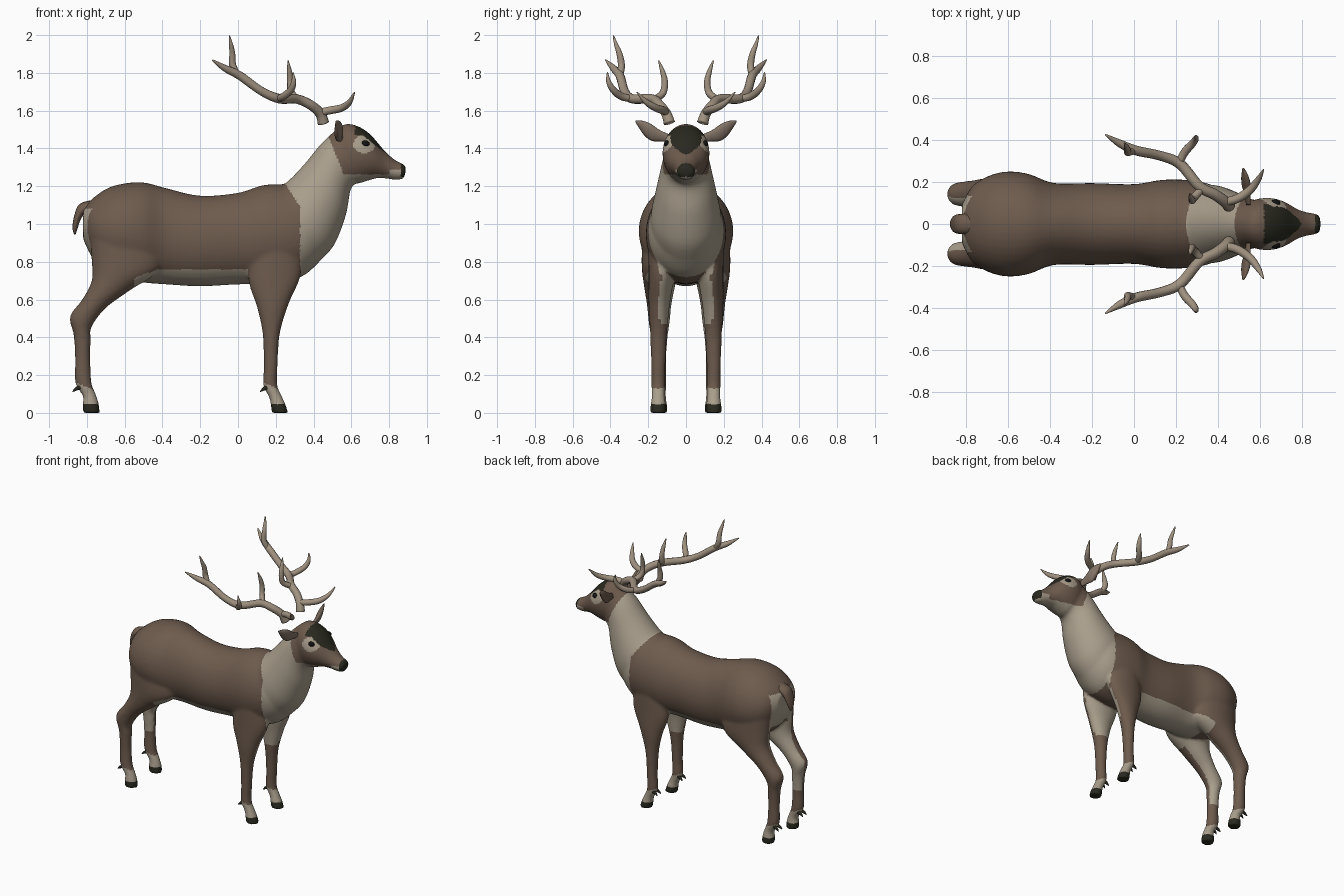
import bpy, bmesh, math
from mathutils import Vector

if "Cube" in bpy.data.objects:
    bpy.data.objects.remove(bpy.data.objects["Cube"])


def material(name, r, g, b):
    m = bpy.data.materials.new(name)
    m.use_nodes = True
    m.diffuse_color = (r, g, b, 1)
    bsdf = m.node_tree.nodes["Principled BSDF"]
    bsdf.inputs["Base Color"].default_value = (r, g, b, 1)
    bsdf.inputs["Roughness"].default_value = 0.8
    return m


BROWN = material("brown coat", .155, .105, .075)
CREAM = material("cream fur", .40, .345, .265)
DARK = material("dark hoof and nose", .022, .022, .014)
BONE = material("antler bone", .35, .285, .215)
TAUPE = material("inner ear", .23, .175, .135)
BLACK = material("eye black", .006, .006, .006)


def smooth_rows(rows, steps):
    """Catmull-Rom interpolation of rows of numbers."""
    out = []
    for i in range(len(rows) - 1):
        p0, p1 = rows[max(i - 1, 0)], rows[i]
        p2, p3 = rows[i + 1], rows[min(i + 2, len(rows) - 1)]
        for s in range(steps):
            t = s / steps
            out.append([.5 * (2 * b + (c - a) * t + (2 * a - 5 * b + 4 * c - d) * t * t
                              + (3 * b - a - 3 * c + d) * t ** 3)
                        for a, b, c, d in zip(p0, p1, p2, p3)])
    return out + [list(rows[-1])]


def loft(bm, rings, sides):
    """Skin a list of ellipses (centre, half axis, half axis) and cap the ends."""
    loops = []
    for c, a, b in rings:
        angles = [2 * math.pi * k / sides for k in range(sides)]
        loops.append([bm.verts.new(c + a * math.cos(t) + b * math.sin(t)) for t in angles])
    faces = []
    for l0, l1 in zip(loops, loops[1:]):
        for k in range(sides):
            j = (k + 1) % sides
            faces.append(bm.faces.new((l0[k], l0[j], l1[j], l1[k])))
    faces += [bm.faces.new(loops[0][::-1]), bm.faces.new(loops[-1])]
    bmesh.ops.recalc_face_normals(bm, faces=faces)


def limb(bm, rows, side=1, sides=28):
    """Rows: upper/rear point x z, lower/front point x z, y offset, half width."""
    rings = []
    for x0, z0, x1, z1, y, w in smooth_rows(rows, 5):
        rings.append((Vector(((x0 + x1) / 2, y * side, (z0 + z1) / 2)),
                      Vector(((x0 - x1) / 2, 0, (z0 - z1) / 2)), Vector((0, w, 0))))
    loft(bm, rings, sides)


def tube(bm, rows, sides=12):
    """Rows: x y z radius."""
    pts = smooth_rows(rows, 5)
    rings = []
    for i, p in enumerate(pts):
        c = Vector(p[:3])
        t = (Vector(pts[min(i + 1, len(pts) - 1)][:3]) - Vector(pts[max(i - 1, 0)][:3])).normalized()
        a = t.cross(Vector((.3, .8, -.5))).normalized()
        r = max(p[3], .002)
        rings.append((c, a * r, t.cross(a) * r))
    loft(bm, rings, sides)


def finish(bm, name, mats, mirror=False):
    mesh = bpy.data.meshes.new(name)
    bm.to_mesh(mesh)
    bm.free()
    ob = bpy.data.objects.new(name, mesh)
    bpy.context.collection.objects.link(ob)
    for m in mats:
        mesh.materials.append(m)
    if mirror:
        mod = ob.modifiers.new("mirror", 'MIRROR')
        mod.use_axis = (False, True, False)
    mesh.shade_smooth()
    return ob


# Body: trunk, neck, head and legs fused into one skin
bm = bmesh.new()
trunk = [(-.82, 1.08, .92, .09), (-.77, 1.135, .82, .18), (-.69, 1.19, .74, .23),
         (-.6, 1.215, .71, .25), (-.5, 1.22, .69, .238), (-.38, 1.19, .68, .195),
         (-.2, 1.15, .67, .195), (0, 1.165, .68, .19), (.13, 1.205, .68, .21),
         (.25, 1.21, .69, .21), (.36, 1.2, .735, .19), (.45, 1.17, .82, .14)]
limb(bm, [(x, t, x, b, 0, w) for x, t, b, w in trunk], sides=40)
limb(bm, [(.16, 1.17, .42, .79, 0, .19), (.25, 1.215, .51, .89, 0, .185),
          (.345, 1.31, .572, 1.05, 0, .157), (.44, 1.425, .60, 1.19, 0, .128),
          (.52, 1.5, .66, 1.235, 0, .11)], sides=40)
limb(bm, [(.49, 1.47, .56, 1.27, 0, .09), (.56, 1.527, .62, 1.215, 0, .12),
          (.63, 1.52, .69, 1.23, 0, .123), (.70, 1.475, .74, 1.243, 0, .104),
          (.77, 1.395, .79, 1.24, 0, .07), (.83, 1.34, .83, 1.233, 0, .055),
          (.875, 1.318, .872, 1.238, 0, .047), (.89, 1.3, .885, 1.262, 0, .03)], sides=36)
for s in (1, -1):
    # Hind leg
    limb(bm, [(-.79, .98, -.44, .98, .12, .11), (-.775, .8, -.41, .77, .135, .1),
              (-.775, .70, -.57, .65, .14, .083), (-.825, .6, -.70, .555, .142, .066),
              (-.89, .51, -.775, .455, .142, .056), (-.87, .41, -.78, .39, .142, .045),
              (-.863, .28, -.782, .28, .142, .037), (-.862, .16, -.775, .16, .142, .039),
              (-.82, .085, -.755, .105, .142, .036), (-.825, .04, -.738, .055, .142, .041),
              (-.82, 0, -.73, 0, .142, .044)], s)
    # Front leg
    limb(bm, [(.08, .92, .32, .92, .12, .08), (.055, .71, .335, .74, .13, .068),
              (.10, .56, .27, .58, .142, .056), (.13, .42, .222, .42, .145, .045),
              (.137, .25, .21, .25, .147, .038), (.133, .15, .208, .15, .147, .037),
              (.165, .08, .227, .10, .147, .035), (.173, .04, .248, .055, .147, .04),
              (.178, 0, .267, 0, .147, .043)], s)
body = finish(bm, "body", [BROWN, CREAM, DARK])
bpy.context.view_layer.objects.active = body
body.select_set(True)
mod = body.modifiers.new("fuse", 'REMESH')
mod.mode = 'VOXEL'
mod.voxel_size = .0085
mod2 = body.modifiers.new("soften", 'SMOOTH')
mod2.factor, mod2.iterations = .5, 14
for m in ("fuse", "soften"):
    bpy.ops.object.modifier_apply(modifier=m)


def coat(c, n):
    """Colour slot for a face: 0 brown, 1 cream, 2 dark."""
    x, y, z = c.x, abs(c.y), c.z
    inward = -n.y * (1 if c.y > 0 else -1)
    # Hooves and pasterns
    if z < .047:
        return 2
    pastern = .145 - .4 * (x - (.17 if x > -.3 else -.82))
    if z < pastern:
        return 1
    # Head
    if z > 1.2 and x > .48 + (1.46 - z) * .4:
        if x > .862 and z > 1.25:
            return 2
        if x > .62 and z > 1.525 - .8 * max(x - .66, 0) - .055 + .12 * max(x - .74, 0):
            return 2
        if ((x - .668) / .058) ** 2 + ((z - 1.422) / .048) ** 2 < 1 and y > .05:
            return 1
        if (x > .8 and z < 1.285) or z < 1.262 or n.z < -.75:
            return 1
        return 0
    # Neck and chest
    edge = .33 - .65 * max(z - 1.09, 0)
    if x > edge and z > .7:
        return 1
    # Rump patch
    if x < -.765 and .68 < z < 1.08 and y < .135:
        return 1
    # Belly and inner legs
    if x > .2 and n.x > .5 and .5 < z <= .7 and inward > -.1:
        return 1
    if z < .76 and n.z < -.45 and -.55 < x < .1:
        return 1
    if inward > .25 and (.47 if x > -.2 else .3) < z < .8:
        return 1
    return 0


for p in body.data.polygons:
    p.material_index = coat(p.center, p.normal)
body.data.shade_smooth()

# Tail
bm = bmesh.new()
limb(bm, [(-.76, 1.13, -.76, 1.05, 0, .05), (-.84, 1.105, -.81, 1.05, 0, .048),
          (-.868, 1.04, -.835, 1.02, 0, .042), (-.876, .98, -.848, .98, 0, .028),
          (-.868, .945, -.86, .945, 0, .008)], sides=16)
finish(bm, "tail", [BROWN])

# Ears, with a lighter front
bm = bmesh.new()
ear = [(.545, .09, 1.455, .02), (.54, .14, 1.468, .03), (.535, .18, 1.483, .043),
       (.53, .215, 1.503, .04), (.525, .245, 1.525, .023), (.52, .267, 1.543, .004)]
loft(bm, [(Vector((x, y, z)), Vector((.2 * h, 0, h)), Vector((.4 * h + .002, 0, 0)))
          for x, y, z, h in smooth_rows(ear, 4)], 20)
ears = finish(bm, "ears", [BROWN, TAUPE], True)
for p in ears.data.polygons:
    p.material_index = 1 if p.normal.x > .55 else 0

# Eyes
bm = bmesh.new()
bmesh.ops.create_uvsphere(bm, u_segments=20, v_segments=12, radius=.022)
bmesh.ops.scale(bm, vec=(1.1, .8, .8), verts=bm.verts)
bmesh.ops.translate(bm, vec=(.672, .099, 1.425), verts=bm.verts)
finish(bm, "eyes", [BLACK], True)

# Antlers: main beam and four tines
bm = bmesh.new()
tube(bm, [(.452, .088, 1.535, .031), (.435, .105, 1.585, .027), (.385, .14, 1.63, .026),
          (.31, .18, 1.662, .025), (.22, .285, 1.663, .025), (.125, .325, 1.703, .023),
          (.01, .35, 1.785, .023), (-.07, .385, 1.825, .018), (-.135, .425, 1.868, .004)])
tube(bm, [(.43, .105, 1.59, .02), (.49, .12, 1.602, .021), (.55, .16, 1.615, .02),
          (.59, .21, 1.645, .015), (.617, .26, 1.698, .003)])
tube(bm, [(.33, .175, 1.655, .018), (.285, .125, 1.69, .019), (.277, .112, 1.75, .017),
          (.272, .125, 1.81, .013), (.265, .145, 1.866, .003)])
tube(bm, [(.21, .28, 1.662, .018), (.24, .34, 1.675, .02), (.28, .385, 1.71, .018),
          (.295, .41, 1.755, .013), (.29, .416, 1.803, .003)])
tube(bm, [(.0, .35, 1.785, .017), (-.028, .342, 1.84, .019), (-.03, .352, 1.9, .016),
          (-.037, .37, 1.95, .011), (-.046, .385, 1.998, .003)])
finish(bm, "antlers", [BONE], True)

# Dewclaws behind each pastern
bm = bmesh.new()
for x, y in ((-.845, .142), (.148, .147)):
    for dy in (-.018, .018):
        tube(bm, [(x + .02, y + dy, .14, .013), (x - .01, y + dy, .128, .01),
                  (x - .03, y + dy * 1.2, .112, .002)], 8)
finish(bm, "dewclaws", [DARK], True)
